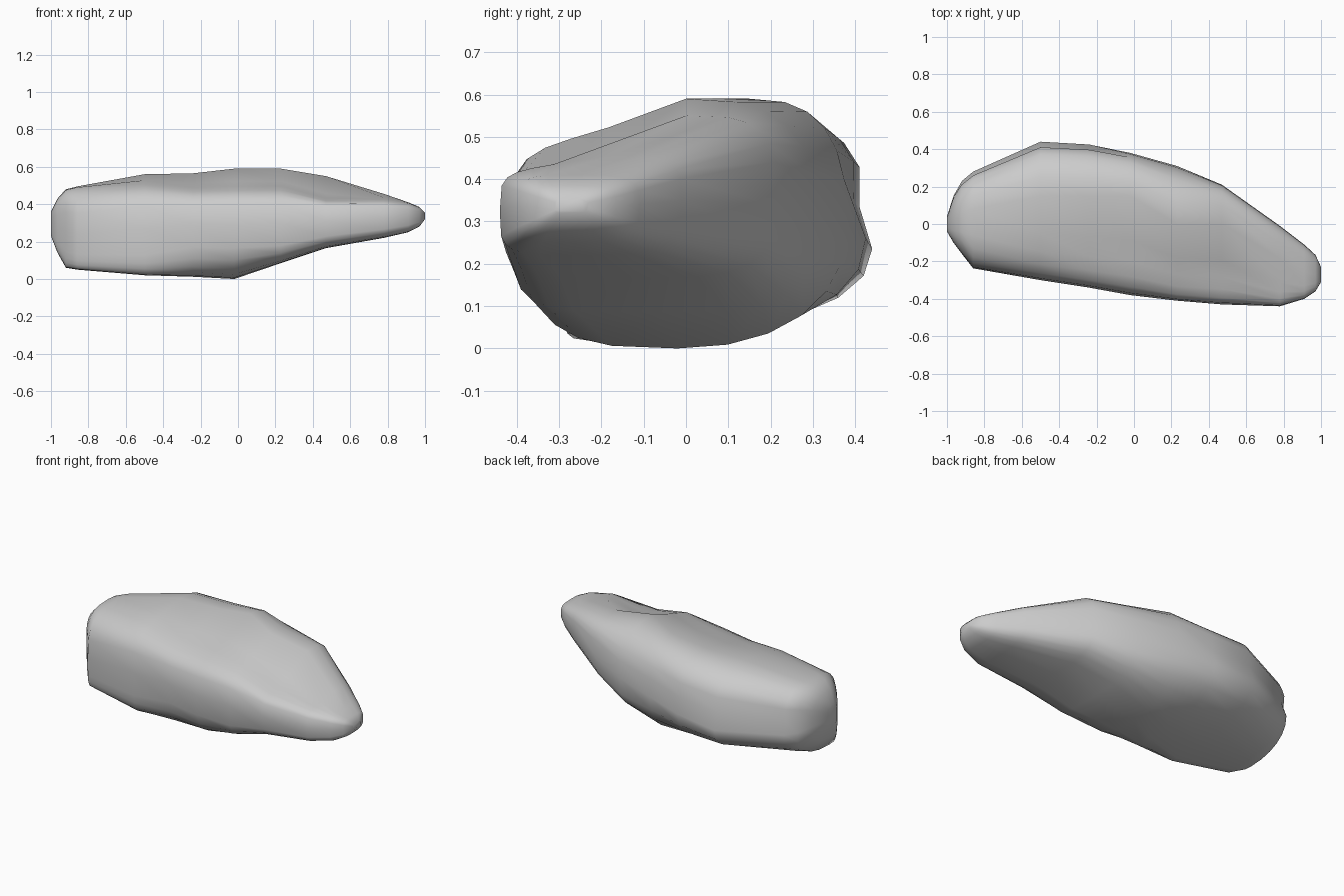
import bpy, bmesh
from math import sin, cos, pi

# Rock cross-sections along x:
# x, y front, y back, z bottom, z top, y of top, y of bottom, z of front, z of back, shoulder dent
SECTIONS = [
    (-1.00, -0.04, 0.04, 0.23, 0.36, 0.00, 0.00, 0.29, 0.28, 0),
    (-0.965, -0.10, 0.15, 0.14, 0.43, 0.02, -0.02, 0.28, 0.27, 0),
    (-0.92, -0.16, 0.23, 0.06, 0.48, 0.05, -0.08, 0.26, 0.25, 0),
    (-0.86, -0.237, 0.28, 0.05, 0.495, 0.08, -0.15, 0.24, 0.24, 0),
    (-0.50, -0.30, 0.44, 0.02, 0.56, 0.15, -0.22, 0.27, 0.235, 0.03),
    (-0.24, -0.34, 0.425, 0.012, 0.565, 0.15, -0.14, 0.29, 0.26, 0.055),
    (-0.02, -0.38, 0.38, 0.00, 0.59, 0.15, -0.02, 0.29, 0.29, 0.07),
    (0.23, -0.41, 0.31, 0.085, 0.59, 0.00, -0.07, 0.30, 0.31, 0.07),
    (0.47, -0.43, 0.21, 0.165, 0.55, 0.00, -0.12, 0.31, 0.34, 0.10),
    (0.78, -0.44, -0.01, 0.22, 0.455, -0.18, -0.22, 0.325, 0.35, 0.02),
    (0.91, -0.40, -0.11, 0.25, 0.41, -0.26, -0.26, 0.335, 0.34, 0),
    (0.97, -0.36, -0.165, 0.28, 0.385, -0.27, -0.27, 0.335, 0.335, 0),
    (1.00, -0.31, -0.23, 0.32, 0.355, -0.27, -0.27, 0.335, 0.335, 0),
]
STEPS = 6  # edges per quarter of a cross-section


def quarter(y_mid, z_side, y_side, z_mid, power, dent, from_mid):
    """Rounded corner between a top/bottom extreme and a side extreme."""
    pts = []
    for i in range(STEPS):
        u = (i if from_mid else STEPS - i) / STEPS
        s = sin(u * pi / 2) ** power
        c = 0 if u == 1 else cos(u * pi / 2) ** power
        pts.append((y_mid + (y_side - y_mid) * s,
                    z_side + (z_mid - z_side) * c - dent * sin(pi * u ** 0.6)))
    return pts


def ring(x, yf, yb, z0, z1, yt, ybot, zf, zb, dent):
    # corner sharpness per region: low power is boxy, near 1 is V-shaped
    front_top = 0.5 if x > 0.6 else 0.6
    front_low = 0.62 if -0.3 < x < 0.1 else 0.42
    back_low = 0.9 if x < 0.1 else 0.6
    back_top = 0.55 if x > 0.4 else 0.75
    pts = quarter(yt, zf, yf, z1, front_top, dent, True)
    pts += quarter(ybot, zf, yf, z0, front_low, 0, False)
    pts += quarter(ybot, zb, yb, z0, back_low, 0, True)
    back = quarter(yt, zb, yb, z1, back_top, 0, False)
    if -0.95 < x < -0.1:  # shallow groove along the back
        back[1] = (back[1][0] - 0.022, back[1][1] - 0.02)
    return [(x, y, z) for y, z in pts + back]


# Loft the sections into one closed boulder
bm = bmesh.new()
rings = [[bm.verts.new(p) for p in ring(*s)] for s in SECTIONS]
n = STEPS * 4
for a, b in zip(rings, rings[1:]):
    for i in range(n):
        j = (i + 1) % n
        bm.faces.new((a[i], a[j], b[j], b[i]))
bm.faces.new(rings[0])
bm.faces.new(rings[-1])
bmesh.ops.recalc_face_normals(bm, faces=bm.faces[:])
for f in bm.faces:
    f.smooth = True

mesh = bpy.data.meshes.new("rock")
bm.to_mesh(mesh)
bm.free()
bpy.context.collection.objects.link(bpy.data.objects.new("rock", mesh))
